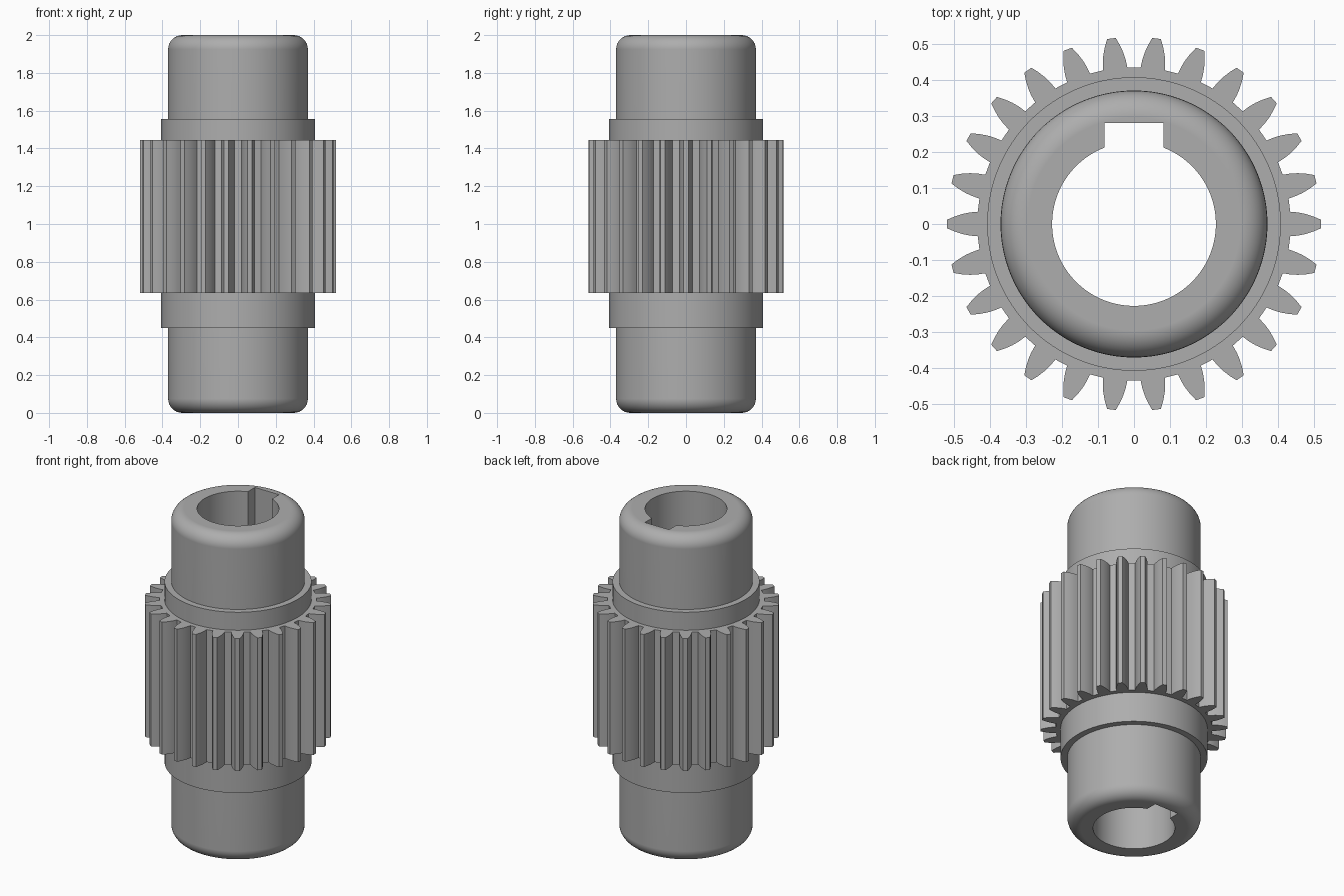
import bpy
import bmesh
from math import cos, sin, pi, sqrt, asin, radians

TEETH = 26
SEGMENTS = 128

cube = bpy.data.objects.get("Cube")
if cube:
    bpy.data.objects.remove(cube, do_unlink=True)

steel = bpy.data.materials.new("plain grey steel")
steel.use_nodes = True
grey = (0.42, 0.42, 0.42, 1)
steel.diffuse_color = grey
steel.node_tree.nodes["Principled BSDF"].inputs["Base Color"].default_value = grey


def add_object(name, bm):
    bmesh.ops.recalc_face_normals(bm, faces=bm.faces)
    mesh = bpy.data.meshes.new(name)
    bm.to_mesh(mesh)
    bm.free()
    mesh.materials.append(steel)
    obj = bpy.data.objects.new(name, mesh)
    bpy.context.collection.objects.link(obj)
    return obj


def lathe(name, profile):
    """Stack rings of (radius, height) into a closed solid."""
    bm = bmesh.new()
    rings = [[bm.verts.new((r * cos(2 * pi * i / SEGMENTS), r * sin(2 * pi * i / SEGMENTS), z))
              for i in range(SEGMENTS)] for r, z in profile]
    for a, b in zip(rings, rings[1:]):
        for i in range(SEGMENTS):
            j = (i + 1) % SEGMENTS
            bm.faces.new((a[i], a[j], b[j], b[i]))
    bm.faces.new(rings[0])
    bm.faces.new(rings[-1])
    return add_object(name, bm)


def prism(name, outline, bottom, top):
    """Extrude a flat outline upwards."""
    bm = bmesh.new()
    face = bm.faces.new([bm.verts.new((x, y, bottom)) for x, y in outline])
    new = bmesh.ops.extrude_face_region(bm, geom=[face])["geom"]
    bmesh.ops.translate(bm, vec=(0, 0, top - bottom),
                        verts=[v for v in new if isinstance(v, bmesh.types.BMVert)])
    return add_object(name, bm)


def combine(target, other, operation):
    bpy.context.view_layer.objects.active = target
    mod = target.modifiers.new(operation.lower(), "BOOLEAN")
    mod.operation, mod.solver, mod.object = operation, "EXACT", other
    bpy.ops.object.modifier_apply(modifier=mod.name)
    bpy.data.objects.remove(other, do_unlink=True)


# Shaft with rounded ends and a wider collar
shaft_r, collar_r, fillet = 0.37, 0.407, 0.075
arc = [k * pi / 16 for k in range(9)]
lower_end = [(shaft_r - fillet + fillet * sin(a), fillet - fillet * cos(a)) for a in arc]
upper_end = [(r, 2 - z) for r, z in reversed(lower_end)]
collar = [(shaft_r, 0.45), (collar_r, 0.45), (collar_r, 1.555), (shaft_r, 1.555)]
body = lathe("splined_hub", lower_end + collar + upper_end)

# Gear ring: convex tooth flanks given as (radius, half width)
flank = [(0.433, 0.034), (0.455, 0.032), (0.475, 0.028), (0.497, 0.021), (0.518, 0.012)]
tooth = [(r, -w) for r, w in flank] + [(r, w) for r, w in reversed(flank)]
outline = []
for n in range(TEETH):
    t = 2 * pi * n / TEETH
    outline += [(r * cos(t) - w * sin(t), r * sin(t) + w * cos(t)) for r, w in tooth]
combine(body, prism("gear_teeth", outline, 0.635, 1.445), "UNION")

# Through bore with a square keyway towards the back
bore_r, key_w, key_y = 0.227, 0.082, 0.28
start = pi / 2 + asin(key_w / bore_r)
sweep = 2 * pi - 2 * asin(key_w / bore_r)
steps = 88
bore = [(bore_r * cos(start + sweep * i / steps), bore_r * sin(start + sweep * i / steps))
        for i in range(steps + 1)]
bore += [(key_w, key_y), (-key_w, key_y)]
combine(body, prism("bore_cutter", bore, -0.1, 2.1), "DIFFERENCE")

# Smooth round walls, crisp edges, flat end faces
bpy.ops.object.select_all(action="DESELECT")
body.select_set(True)
bpy.context.view_layer.objects.active = body
bpy.ops.object.shade_smooth_by_angle(angle=radians(28))
weighted = body.modifiers.new("flat faces", "WEIGHTED_NORMAL")
weighted.keep_sharp = True
